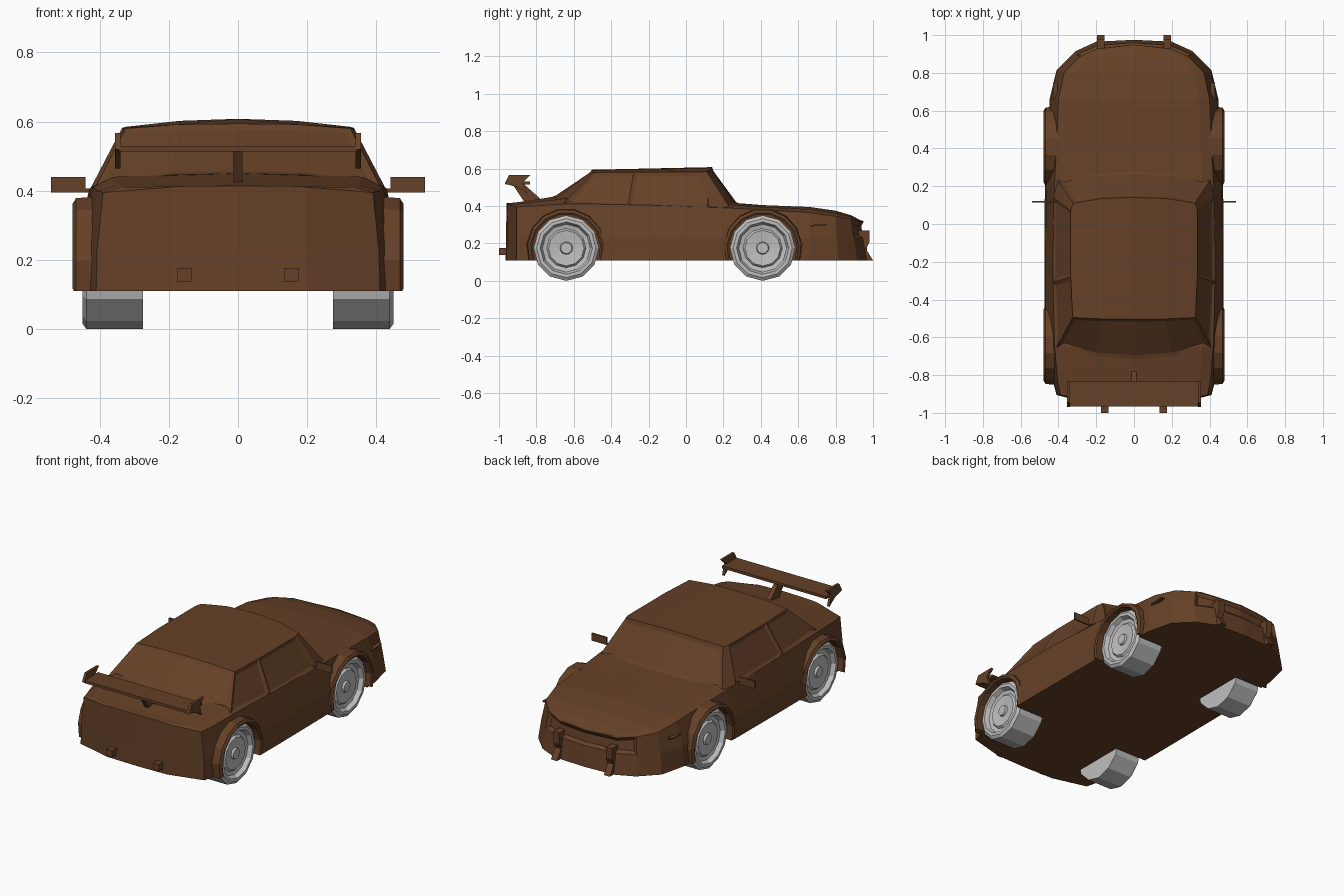
import bpy, bmesh, math

if "Cube" in bpy.data.objects:
    bpy.data.objects.remove(bpy.data.objects["Cube"])

def material(name, col):
    m = bpy.data.materials.new(name)
    m.diffuse_color = (*col, 1)
    m.use_nodes = True
    m.node_tree.nodes["Principled BSDF"].inputs["Base Color"].default_value = m.diffuse_color
    return m

BROWN = material("brown paint", (0.130, 0.052, 0.020))
GREY = material("wheel grey", (0.52, 0.52, 0.52))

def finish(name, bm, mat):
    bmesh.ops.recalc_face_normals(bm, faces=bm.faces[:])
    me = bpy.data.meshes.new(name)
    bm.to_mesh(me)
    bm.free()
    me.materials.append(mat)
    ob = bpy.data.objects.new(name, me)
    bpy.context.collection.objects.link(ob)
    return ob

def mirror_x(bm):
    bmesh.ops.remove_doubles(bm, verts=bm.verts[:], dist=1e-4)
    bmesh.ops.mirror(bm, geom=bm.verts[:] + bm.edges[:] + bm.faces[:], merge_dist=1e-4, axis='X')
    bmesh.ops.recalc_face_normals(bm, faces=bm.faces[:])

def bridge(bm, rows, closed=False):
    """Quads between neighbouring rows of vertices."""
    for a, b in zip(rows, rows[1:]):
        n = len(a)
        for i in range(n if closed else n - 1):
            j = (i + 1) % n
            bm.faces.new((a[i], a[j], b[j], b[i]))

def inset(bm, test, thick, depth):
    faces = [f for f in bm.faces if test(f.calc_center_median(), f.normal)]
    if faces:
        bmesh.ops.inset_region(bm, faces=faces, thickness=thick, depth=depth,
                               use_boundary=True, use_even_offset=True)

def plate(name, pts, x0, x1, mat=BROWN):
    """Side profile (y, z) extruded from x0 to x1."""
    bm = bmesh.new()
    rows = [[bm.verts.new((x, y, z)) for y, z in pts] for x in (x0, x1)]
    bridge(bm, rows, True)
    for r in rows:
        bm.faces.new(r)
    return finish(name, bm, mat)

def box(name, x0, x1, y0, y1, z0, z1):
    return plate(name, [(y0, z0), (y1, z0), (y1, z1), (y0, z1)], x0, x1)

def lathe(bm, profile, n, y, z, side=1):
    """Revolve (x, radius) points about an axle along x."""
    rows = [[bm.verts.new((side * x, y + r * math.sin(2 * math.pi * i / n),
                           z + r * math.cos(2 * math.pi * i / n))) for i in range(n)]
            for x, r in profile]
    bridge(bm, rows, True)
    bm.faces.new(rows[0])
    bm.faces.new(rows[-1])

WHEELS = [(s, y) for s in (1, -1) for y in (-0.64, 0.41)]
AXLE = 0.175

# Lower body: x and y at sill, x, y and z at shoulder, z at centreline, nose to tail
ROWS = [(0, .975, 0, .95, .315, .32), (.2, .965, .19, .93, .315, .325),
        (.31, .915, .29, .885, .33, .35), (.41, .815, .37, .80, .345, .375),
        (.447, .66, .40, .66, .365, .395), (.455, .41, .41, .41, .38, .405),
        (.472, .2, .42, .22, .39, .42), (.475, -.2, .43, -.2, .405, .43),
        (.475, -.45, .425, -.48, .41, .44), (.46, -.65, .42, -.65, .41, .46),
        (.43, -.83, .405, -.83, .40, .43), (.41, -.905, .39, -.905, .395, .42),
        (.2, -.96, .2, -.955, .41, .415), (0, -.965, 0, -.96, .413, .415)]
bm = bmesh.new()
rows = []
for xb, yb, xs, ys, zs, zc in ROWS:
    xm, ym = xb * .6 + xs * .4, yb * .4 + ys * .6
    if ym < .7:
        xm = xb * .85 + xs * .15
    rows.append([bm.verts.new(p) for p in (
        (0, yb, .11), (xb, yb, .11), (xm, ym, .23), (xs, ys, zs),
        (xs * .86, ys, zs + .6 * (zc - zs)), (0, ys, zc))])
bridge(bm, rows)
mirror_x(bm)
# Grille recess in the nose
inset(bm, lambda c, n: c.y > .89 and .22 < c.z < .3 and abs(c.x) < .28, .018, -.015)
body = finish("body", bm, BROWN)

# Wheel wells cut from the body
bm = bmesh.new()
for s, y in WHEELS:
    lathe(bm, [(.262, .184), (.6, .184)], 16, y, AXLE, s)
cutter = finish("well_cutter", bm, BROWN)
cutter.hide_render = True
mod = body.modifiers.new("wells", 'BOOLEAN')
mod.object, mod.operation, mod.solver = cutter, 'DIFFERENCE', 'EXACT'
dg = bpy.context.evaluated_depsgraph_get()
body.data = bpy.data.meshes.new_from_object(body.evaluated_get(dg))
body.modifiers.clear()
bpy.data.objects.remove(cutter)

# Cabin: base outline and roof outline, front centre to rear centre
BASE = [(0, .285, .41), (.2, .272, .405), (.405, .235, .39), (.425, .14, .395),
        (.43, -.31, .40), (.41, -.655, .415), (.2, -.70, .445), (0, -.715, .45)]
ROOF = [(0, .14, .608), (.17, .135, .602), (.322, .11, .585), (.335, .075, .582),
        (.335, -.28, .582), (.325, -.495, .58), (.17, -.502, .592), (0, -.503, .594)]
bm = bmesh.new()
b, r = [[bm.verts.new(p) for p in ring] for ring in (BASE, ROOF)]
bridge(bm, [b, r])
for ring in (b, r):
    bm.faces.new((ring[0], ring[1], ring[6], ring[7]))
    bm.faces.new(ring[1:7])
mirror_x(bm)
# Windows as recessed panels: windscreen, rear window, two per side
inset(bm, lambda c, n: n.y > .5 and abs(c.x) < .33 and c.z < .58, .022, -.007)
inset(bm, lambda c, n: n.y < -.4 and abs(c.x) < .33 and c.z < .58, .02, -.006)
for s in (1, -1):
    for y0, y1 in ((-.25, .05), (-.6, -.3)):
        inset(bm, lambda c, n: c.x * s > .36 and n.x * s > .5 and y0 < c.y < y1, .02, -.008)
finish("cabin", bm, BROWN)

for s, y in WHEELS:
    tag = ("front" if y > 0 else "rear") + ("_right" if s > 0 else "_left")
    # Wheel with dished rim and hub
    bm = bmesh.new()
    lathe(bm, [(.275, .175), (.438, .175), (.45, .158), (.45, .14), (.425, .128),
               (.42, .105), (.432, .095), (.425, .034), (.438, .03), (.438, .015)],
          12, y, AXLE, s)
    finish(tag + "_wheel", bm, GREY)
    # Flared arch around the wheel
    bm = bmesh.new()
    rows = []
    for i in range(10):
        a = math.radians(-18 + 216 * i / 9)
        rows.append([bm.verts.new((s * x, y + q * math.cos(a),
                                   max(.11, AXLE + q * math.sin(a))))
                     for x, q in ((.39, .182), (.472, .182), (.478, .192), (.468, .208), (.39, .215))])
    bridge(bm, rows, True)
    bm.faces.new(rows[0])
    bm.faces.new(rows[-1])
    finish(tag + "_arch", bm, BROWN)

# Rear wing
box("wing_blade", -.345, .345, -.965, -.835, .514, .53)
plate("wing_post", [(-.93, .52), (-.87, .52), (-.78, .44), (-.86, .415)], -.013, .013)
for s in (1, -1):
    plate("wing_end", [(-.97, .52), (-.945, .567), (-.83, .567), (-.87, .53),
                       (-.85, .465), (-.90, .50)], s * .34, s * .356)
    # Door mirrors
    box("mirror", s * .44, s * .54, .115, .123, .395, .44)
    box("mirror_stem", s * .40, s * .45, .115, .123, .395, .406)
    # Exhausts
    box("exhaust", s * .135, s * .175, -1.0, -.94, .137, .177)
    # Front bumper fins
    plate("bumper_fin", [(.92, .27), (.98, .27), (.98, .205), (.962, .17), (1.0, .11), (.9, .11)],
          s * .155, s * .195)
    # Side marker slits
    plate("side_marker", [(.66, .29), (.75, .297), (.75, .305), (.66, .298)], s * .405, s * .428)
